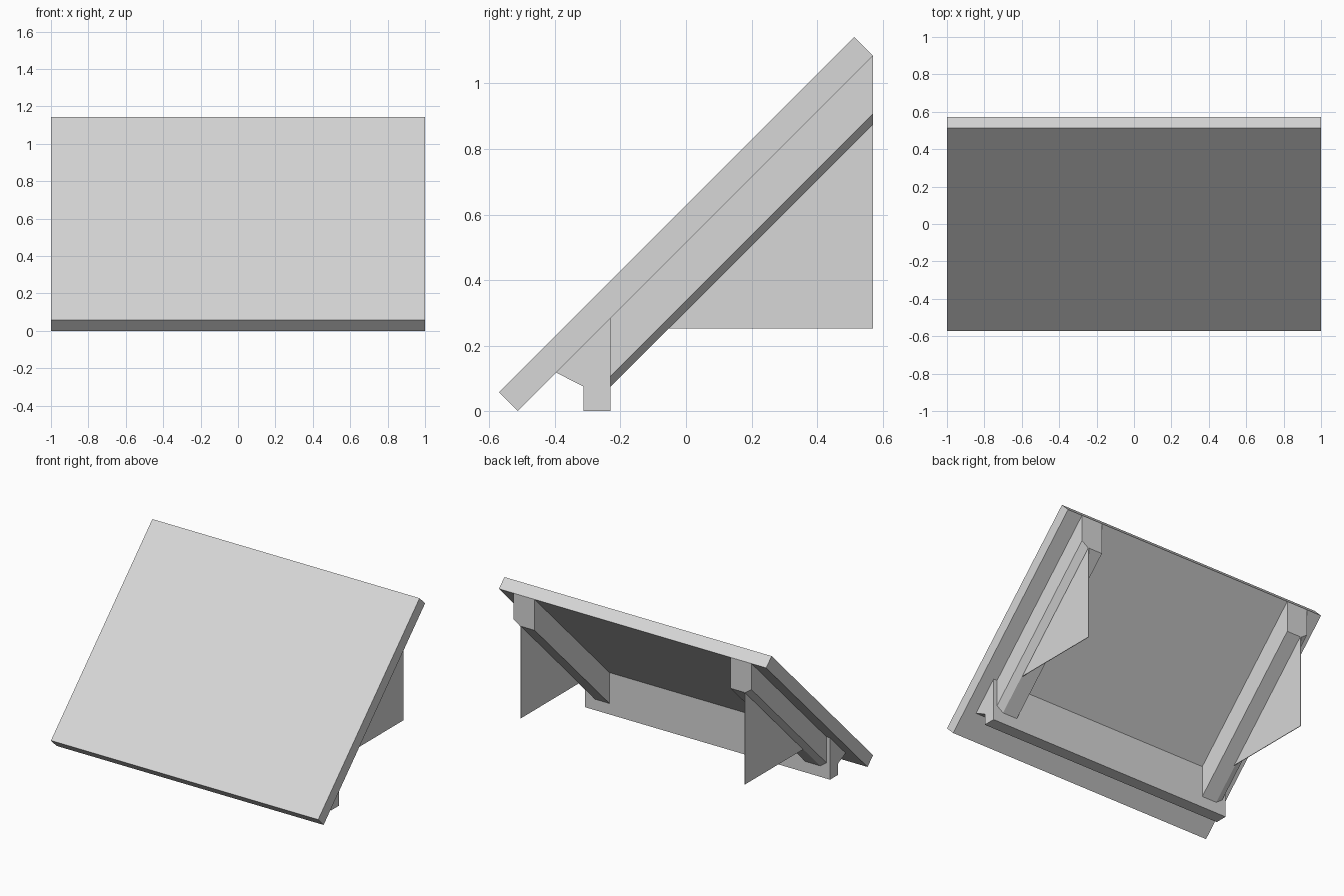
import bpy
import bmesh

cube = bpy.data.objects.get("Cube")
if cube:
    bpy.data.objects.remove(cube, do_unlink=True)

grey = bpy.data.materials.new("light_grey")
grey.use_nodes = True
colour = (0.68, 0.68, 0.68, 1)
grey.diffuse_color = colour
grey.node_tree.nodes["Principled BSDF"].inputs["Base Color"].default_value = colour


def solid(name, start, direction):
    """Closed prism: a planar outline pushed along a vector."""
    bm = bmesh.new()
    face = bm.faces.new([bm.verts.new(p) for p in start])
    result = bmesh.ops.extrude_face_region(bm, geom=[face], use_keep_orig=True)
    moved = [g for g in result["geom"] if isinstance(g, bmesh.types.BMVert)]
    bmesh.ops.translate(bm, verts=moved, vec=direction)
    bmesh.ops.recalc_face_normals(bm, faces=bm.faces)
    mesh = bpy.data.meshes.new(name)
    bm.to_mesh(mesh)
    bm.free()
    mesh.materials.append(grey)
    obj = bpy.data.objects.new(name, mesh)
    bpy.context.collection.objects.link(obj)
    return obj


def across(name, profile, x0, x1):
    """Side profile (y, z) running from x0 to x1."""
    return solid(name, [(x0, y, z) for y, z in profile], (x1 - x0, 0, 0))


BACK = 0.571     # rear plane of rails and fins
BEAM_Y = -0.23   # rear plane of the front beam
UNDER = 0.513    # underside of the panel is z = y + UNDER

# Sloping panel
across("sloping_panel", [(-0.571, 0.058), (-0.513, 0), (BACK, BACK + UNDER),
                         (0.513, 1.142)], -1, 1)

# Front support beam with a small foot
across("front_beam", [(-0.396, 0.117), (-0.313, 0.075), (-0.313, 0),
                      (BEAM_Y, 0), (BEAM_Y, BEAM_Y + UNDER)], -0.917, 0.917)

for side, label in ((1, "left"), (-1, "right")):
    # Sloping rail, chamfered along its outer lower edge
    section = [(0.733, UNDER), (0.89, UNDER), (0.89, 0.337),
               (0.843, 0.304), (0.733, 0.304)]
    run = BACK - BEAM_Y
    solid(label + "_rail", [(side * x, BEAM_Y, BEAM_Y + h) for x, h in section],
          (0, run, run))
    # Thin triangular fin hanging below the rail
    across(label + "_fin", [(-0.052, 0.252), (BACK, 0.252), (BACK, BACK + 0.304)],
           side * 0.836, side * 0.84)
